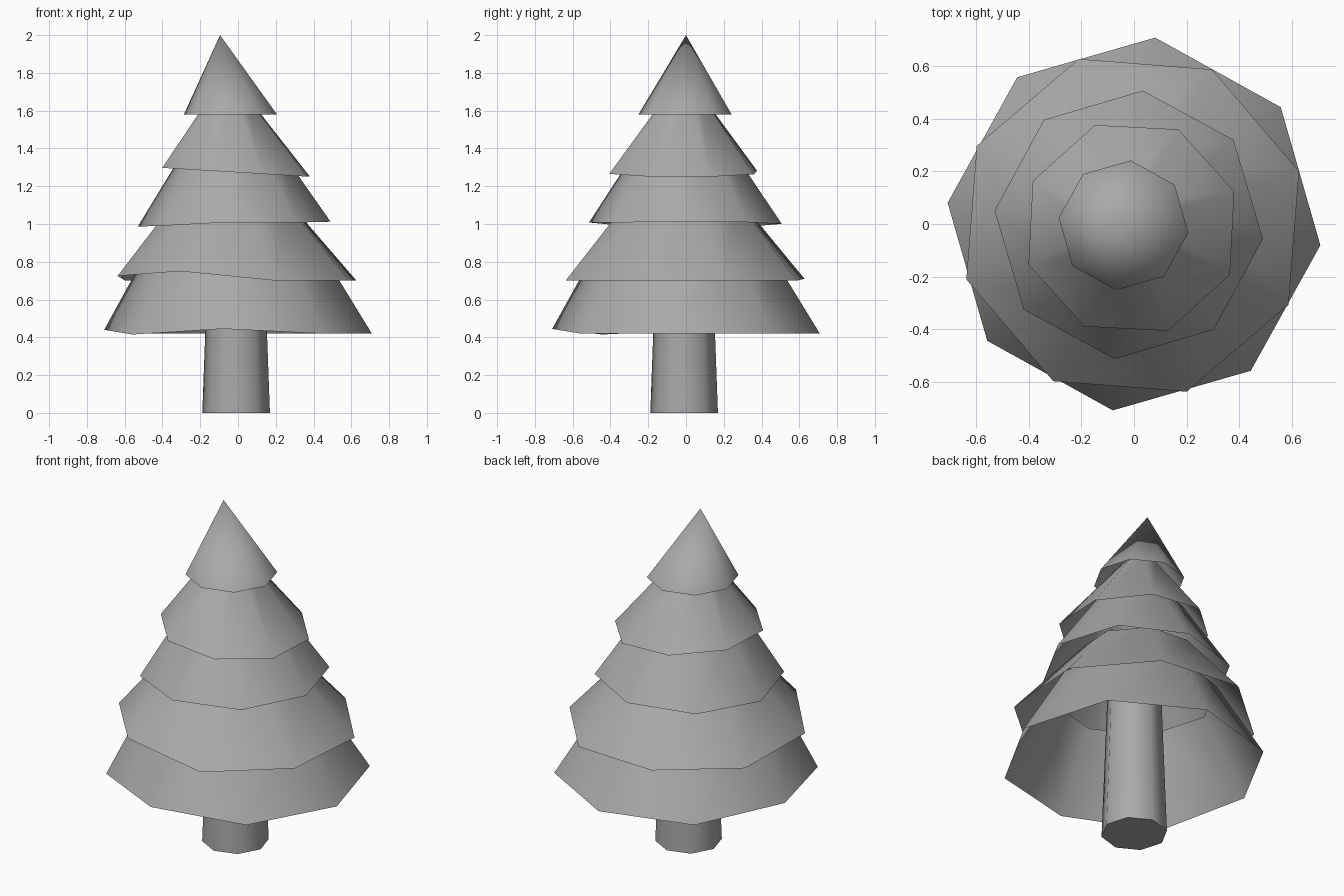
import bpy
import bmesh
import math

cube = bpy.data.objects.get("Cube")
if cube:
    bpy.data.objects.remove(cube, do_unlink=True)

SIDES = 8

grey = bpy.data.materials.new("plain_grey")
grey.use_nodes = True
colour = (0.4, 0.4, 0.4, 1)
grey.diffuse_color = colour
grey.node_tree.nodes["Principled BSDF"].inputs["Base Color"].default_value = colour


def ring(bm, centre, radius, z, turn, tilt=0, bumps={}):
    """Eight-sided ring, tilted along x, with a few corners raised or lowered."""
    verts = []
    for i in range(SIDES):
        a = math.radians(turn) + i * math.tau / SIDES
        x = centre[0] + radius * math.cos(a)
        y = centre[1] + radius * math.sin(a)
        verts.append(bm.verts.new((x, y, z + tilt * x + bumps.get(i, 0))))
    return verts


def skin(bm, low, high):
    """Walls from a lower ring to an upper ring or to a single tip."""
    for i in range(SIDES):
        j = (i + 1) % SIDES
        if len(high) == 1:
            bm.faces.new((low[i], low[j], high[0]))
        else:
            bm.faces.new((low[i], low[j], high[j], high[i]))


def finish(name, bm):
    mesh = bpy.data.meshes.new(name)
    bm.to_mesh(mesh)
    bm.free()
    mesh.materials.append(grey)
    obj = bpy.data.objects.new(name, mesh)
    bpy.context.collection.objects.link(obj)
    bpy.ops.object.select_all(action="DESELECT")
    obj.select_set(True)
    bpy.context.view_layer.objects.active = obj
    bpy.ops.object.shade_smooth_by_angle(angle=math.radians(60))


def tier(name, low, high, turn, tilt=0, bumps={}):
    """Hollow skirt of foliage; low and high are (centre, radius, z)."""
    bm = bmesh.new()
    rim = ring(bm, *low, turn, tilt, bumps)
    if high[1] == 0:
        top = [bm.verts.new((*high[0], high[2]))]
    else:
        top = ring(bm, *high, turn)
    skin(bm, rim, top)
    finish(name, bm)


# Trunk, closed at the base and tapering up into the foliage
bm = bmesh.new()
base = ring(bm, (-0.01, -0.01), 0.18, 0, -6)
top = ring(bm, (-0.01, -0.01), 0.145, 0.95, -6)
skin(bm, base, top)
bm.faces.new(base[::-1])
bm.faces.new(top)
finish("trunk", bm)

# Foliage from the ground up
tier("bottom_foliage", ((0, 0), 0.713, 0.42), ((-0.02, -0.02), 0.45, 0.88), -6.5,
     bumps={4: 0.02, 5: -0.005, 6: 0.025})
tier("lower_foliage", ((-0.005, -0.005), 0.665, 0.70), ((-0.035, -0.01), 0.315, 1.12), 18,
     bumps={2: 0.01, 4: 0.025, 5: 0.05})
tier("middle_foliage", ((-0.02, -0.003), 0.513, 1.0), ((-0.03, -0.01), 0.25, 1.4), -6,
     tilt=0.025, bumps={6: 0.01})
tier("upper_foliage", ((-0.01, -0.015), 0.415, 1.273), ((-0.05, -0.01), 0.1, 1.68), 19.5,
     tilt=-0.06)
tier("top_foliage", ((-0.04, -0.005), 0.248, 1.58), ((-0.095, 0), 0, 2.0), -6.5)
